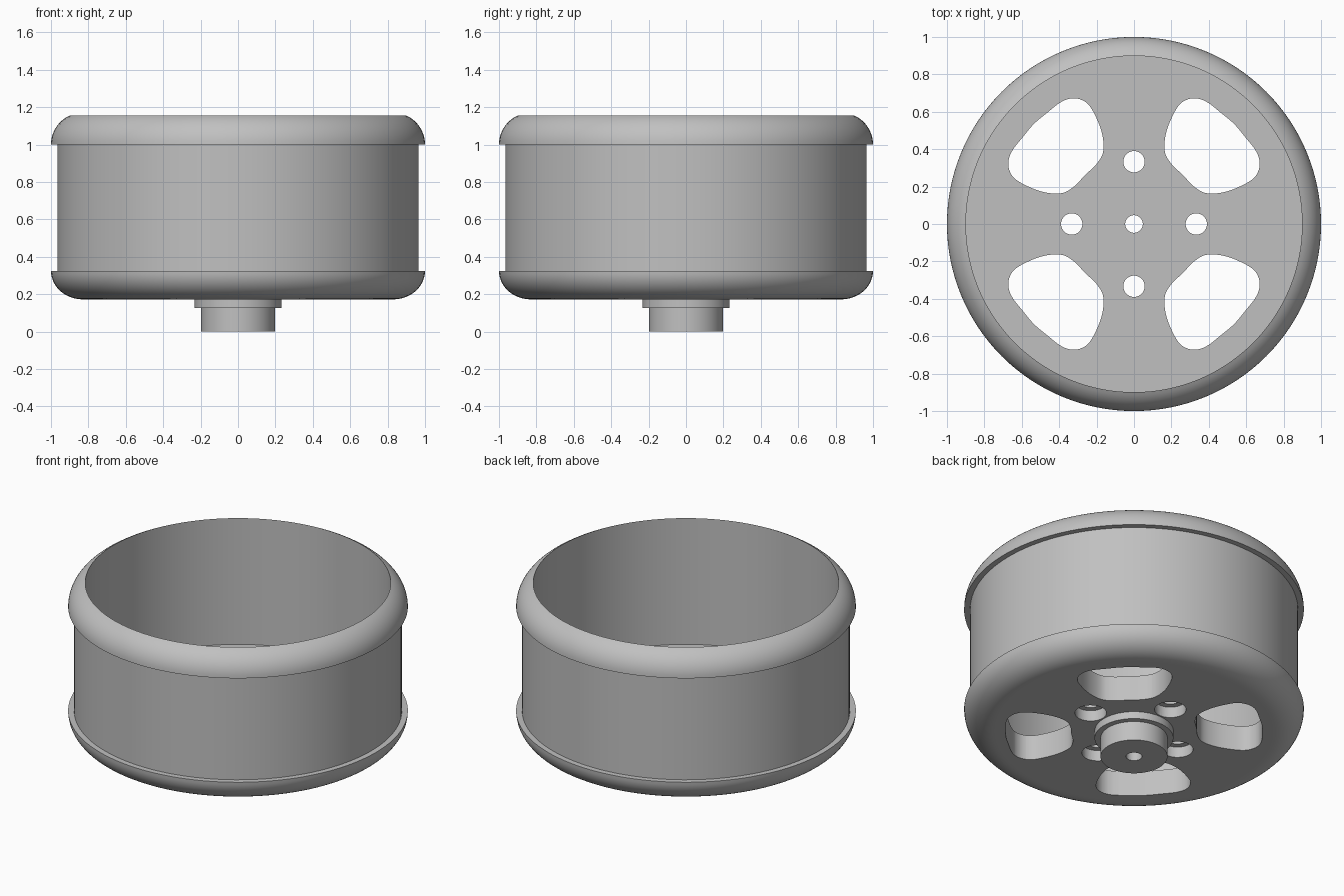
import bpy
import bmesh
from math import sin, cos, pi, radians
from mathutils import Matrix, Vector

if "Cube" in bpy.data.objects:
    bpy.data.objects.remove(bpy.data.objects["Cube"])

grey = bpy.data.materials.new("plain grey")
grey.use_nodes = True
colour = (0.53, 0.53, 0.53, 1)
grey.diffuse_color = colour
grey.node_tree.nodes["Principled BSDF"].inputs["Base Color"].default_value = colour


def lathe(bm, profile, steps, closed, centre=(0, 0)):
    """Turn a (radius, height) profile about a vertical axis."""
    rings = []
    for i in range(steps):
        a = 2 * pi * i / steps
        rings.append([bm.verts.new((centre[0] + r * cos(a), centre[1] + r * sin(a), z))
                      for r, z in profile])
    count = len(profile)
    for i in range(steps):
        a, b = rings[i], rings[(i + 1) % steps]
        for j in range(count if closed else count - 1):
            k = (j + 1) % count
            bm.faces.new((a[j], b[j], b[k], a[k]))
    bmesh.ops.remove_doubles(bm, verts=bm.verts, dist=1e-5)


def prism(bm, outline, low, high):
    """Extrude a flat outline between two heights."""
    face = bm.faces.new([bm.verts.new((p.x, p.y, low)) for p in outline])
    new = bmesh.ops.extrude_face_region(bm, geom=[face])["geom"]
    verts = [v for v in new if isinstance(v, bmesh.types.BMVert)]
    bmesh.ops.translate(bm, verts=verts, vec=(0, 0, high - low))


def spline(points, steps=5):
    """Smooth closed curve through the points."""
    out, n = [], len(points)
    for i in range(n):
        p0, p1, p2, p3 = (points[(i + k) % n] for k in (-1, 0, 1, 2))
        for s in range(steps):
            t = s / steps
            out.append(0.5 * (2 * p1 + (p2 - p0) * t
                              + (2 * p0 - 5 * p1 + 4 * p2 - p3) * t ** 2
                              + (3 * p1 - p0 - 3 * p2 + p3) * t ** 3))
    return out


def finish(bm, name):
    bmesh.ops.recalc_face_normals(bm, faces=bm.faces)
    mesh = bpy.data.meshes.new(name)
    bm.to_mesh(mesh)
    bm.free()
    mesh.materials.append(grey)
    ob = bpy.data.objects.new(name, mesh)
    bpy.context.collection.objects.link(ob)
    return ob


def smooth(ob):
    bpy.ops.object.select_all(action="DESELECT")
    ob.select_set(True)
    bpy.context.view_layer.objects.active = ob
    bpy.ops.object.shade_smooth_by_angle(angle=radians(30))


BORE = 0.047
FLOOR, BASE = 0.335, 0.172
LOW_RIM, HIGH_RIM = 0.325, 1.0

# Drum: open cup with rounded flanges at both ends
top_round = [(0.83 + 0.17 * cos(a), HIGH_RIM + 0.17 * sin(a))
             for a in (radians(66 * i / 10) for i in range(10, -1, -1))]
base_round = [(0.83 + 0.17 * cos(a), LOW_RIM - (LOW_RIM - BASE) * sin(a))
              for a in (pi / 2 * i / 12 for i in range(13))]
bm = bmesh.new()
lathe(bm, [(BORE, FLOOR), (0.9, FLOOR)] + top_round
      + [(0.965, HIGH_RIM), (0.965, LOW_RIM)] + base_round
      + [(0.81, BASE), (BORE, BASE)], 128, True)
drum = finish(bm, "drum")

# Cutters: four rounded windows and four counterbored bolt holes
half = [Vector(p) for p in (
    (0.262, 0.262), (0.205, 0.315), (0.165, 0.385), (0.17, 0.48), (0.205, 0.575),
    (0.25, 0.645), (0.315, 0.672), (0.385, 0.655), (0.47, 0.59), (0.535, 0.535))]
outline = spline(half + [Vector((p.y, p.x)) for p in half[-2:0:-1]])
bm = bmesh.new()
for q in range(4):
    turn = Matrix.Rotation(q * pi / 2, 2)
    prism(bm, [turn @ p for p in outline], 0.1, 0.45)
    hole = [(0, 0.1), (0.093, 0.1), (0.093, 0.242), (0.057, 0.242), (0.057, 0.45), (0, 0.45)]
    lathe(bm, hole, 32, False, turn @ Vector((0.333, 0)))
cutter = finish(bm, "hole_cutter")
cutter.hide_render = True

cut = drum.modifiers.new("holes", "BOOLEAN")
cut.operation = "DIFFERENCE"
cut.solver = "EXACT"
cut.object = cutter
bpy.context.view_layer.update()
drawn = drum.evaluated_get(bpy.context.evaluated_depsgraph_get())
result = bpy.data.meshes.new_from_object(drawn)
drum.modifiers.clear()
drum.data = result
bpy.data.objects.remove(cutter)
smooth(drum)

# Hub: collar and stub shaft below the base, bored through
bm = bmesh.new()
lathe(bm, [(0.232, BASE), (0.232, 0.125), (0.197, 0.125), (0.197, 0),
           (BORE, 0), (BORE, BASE)], 64, False)
hub = finish(bm, "hub")
smooth(hub)
